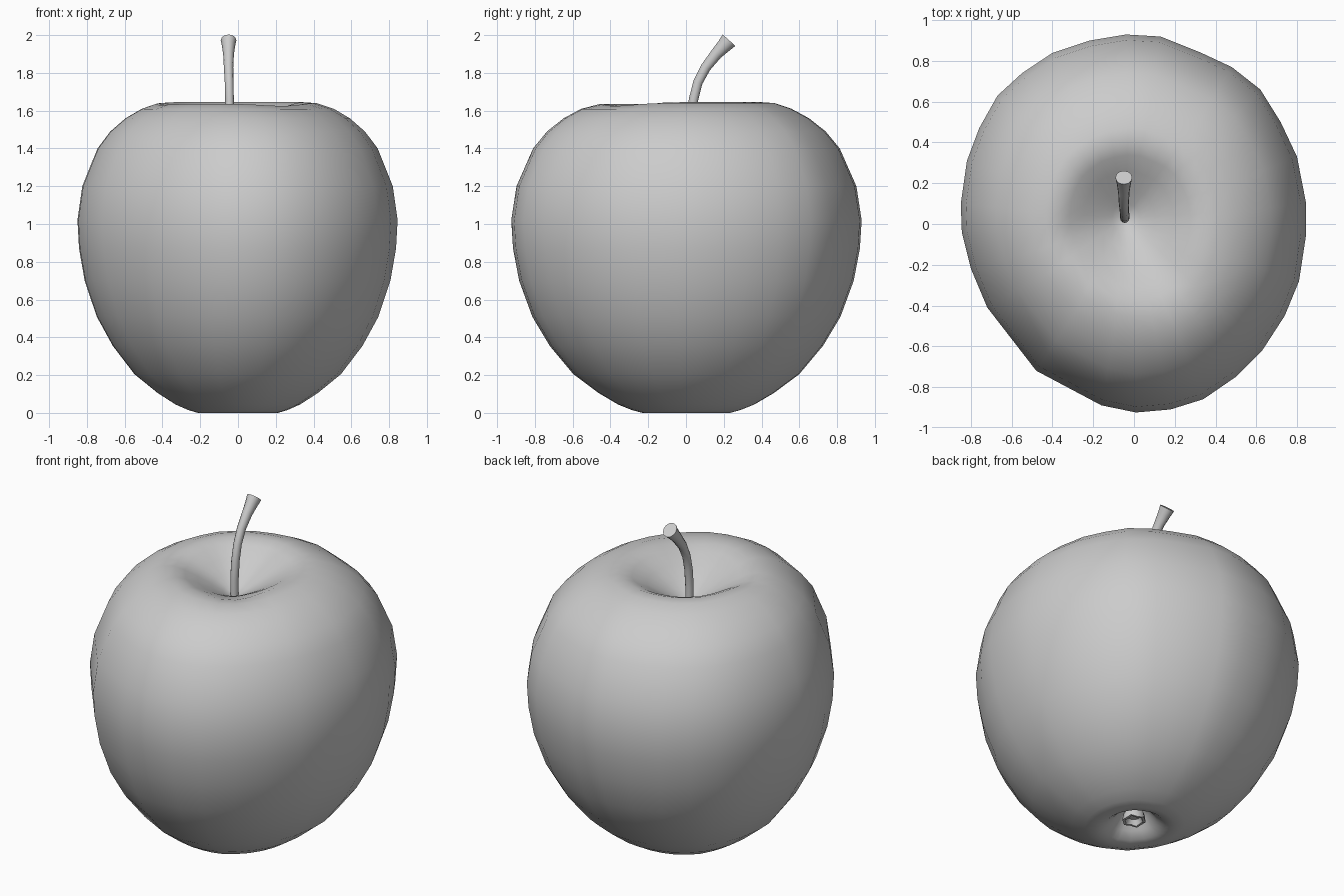
import bpy, bmesh, math
from mathutils import Vector

if "Cube" in bpy.data.objects:
    bpy.data.objects.remove(bpy.data.objects["Cube"])


def loft(name, rings):
    """Skin a list of equal-length vertex rings and cap both ends."""
    bm = bmesh.new()
    loops = [[bm.verts.new(p) for p in ring] for ring in rings]
    n = len(loops[0])
    for a, b in zip(loops, loops[1:]):
        for i in range(n):
            j = (i + 1) % n
            bm.faces.new((a[i], a[j], b[j], b[i]))
    bm.faces.new(loops[0][::-1])
    bm.faces.new(loops[-1])
    bmesh.ops.recalc_face_normals(bm, faces=bm.faces[:])
    mesh = bpy.data.meshes.new(name)
    bm.to_mesh(mesh)
    bm.free()
    ob = bpy.data.objects.new(name, mesh)
    bpy.context.collection.objects.link(ob)
    bpy.context.view_layer.objects.active = ob
    ob.select_set(True)
    bpy.ops.object.shade_smooth_by_angle(angle=math.radians(50))
    ob.select_set(False)
    return ob


# Apple flesh: irregular plan outline, scaled along a profile of (fraction, z)
outline = [(.13, .92), (.33, .84), (.48, .77), (.62, .66), (.72, .5), (.8, .33),
           (.845, .1), (.845, -.05), (.81, -.28), (.74, -.45), (.63, -.62),
           (.5, -.75), (.34, -.86), (.18, -.91), (.01, -.925), (-.16, -.89),
           (-.48, -.72), (-.72, -.41), (-.8, -.22), (-.845, -.04), (-.85, .1),
           (-.82, .31), (-.76, .47), (-.67, .63), (-.55, .74), (-.4, .84),
           (-.22, .9), (-.04, .93)]
profile = [(.05, .14), (.09, .1), (.14, .045), (.19, .012), (.25, 0), (.31, .015),
           (.39, .045), (.5, .105), (.645, .205), (.78, .355), (.88, .51),
           (.955, .7), (.99, .87), (1, 1.02), (.97, 1.2), (.875, 1.4),
           (.795, 1.49), (.7, 1.56), (.6, 1.61), (.5, 1.64), (.42, 1.645),
           (.35, 1.622), (.26, 1.575), (.16, 1.52), (.08, 1.478), (.02, 1.45)]


def bump(angle, centre, width):
    d = (angle - centre + 180) % 360 - 180
    return math.exp(-(d / width) ** 2)


rings = []
for f, z in profile:
    ring = []
    for x, y in outline:
        a = math.degrees(math.atan2(y, x))
        dz = 0
        cx = cy = 0
        if z > 1.3:
            # Creases across the top rim and an off-centre hollow
            w = math.exp(-((f - .38) / .13) ** 2)
            dz = -w * (.035 * bump(a, -57, 22) + .025 * bump(a, -165, 20)
                       + .01 * bump(a, -110, 40))
            k = max(0, 1 - f / .6)
            cx, cy = -.045 * k, .03 * k
        ring.append((x * f + cx, y * f + cy, z + dz))
    rings.append(ring)
loft("apple_body", rings)

# Curved stem, flaring at the tip
path = [(-.045, .03, 1.43, .025), (-.045, .03, 1.55, .025), (-.045, .04, 1.66, .025),
        (-.047, .063, 1.75, .025), (-.05, .105, 1.83, .027), (-.05, .16, 1.9, .031),
        (-.05, .2, 1.942, .038), (-.05, .228, 1.973, .045)]
rings = []
for i, (x, y, z, r) in enumerate(path):
    p, q = path[max(i - 1, 0)], path[min(i + 1, len(path) - 1)]
    t = (Vector(q[:3]) - Vector(p[:3])).normalized()
    u = Vector((1, 0, 0))
    v = t.cross(u).normalized()
    rings.append([Vector((x, y, z)) + r * (.92 * math.cos(s) * u + math.sin(s) * v)
                  for s in (k * math.tau / 12 for k in range(12))])
loft("stem", rings)

# Dried blossom end, a small ragged cup in the bottom hollow
rings = []
for r, z in [(.04, .13), (.06, .08), (.065, .035), (.05, .035), (.035, .07)]:
    rings.append([(r * math.cos(s), r * math.sin(s),
                   z + (.012 if k % 2 and z < .04 else 0))
                  for k, s in ((k, k * math.tau / 10) for k in range(10))])
loft("blossom_end", rings)
